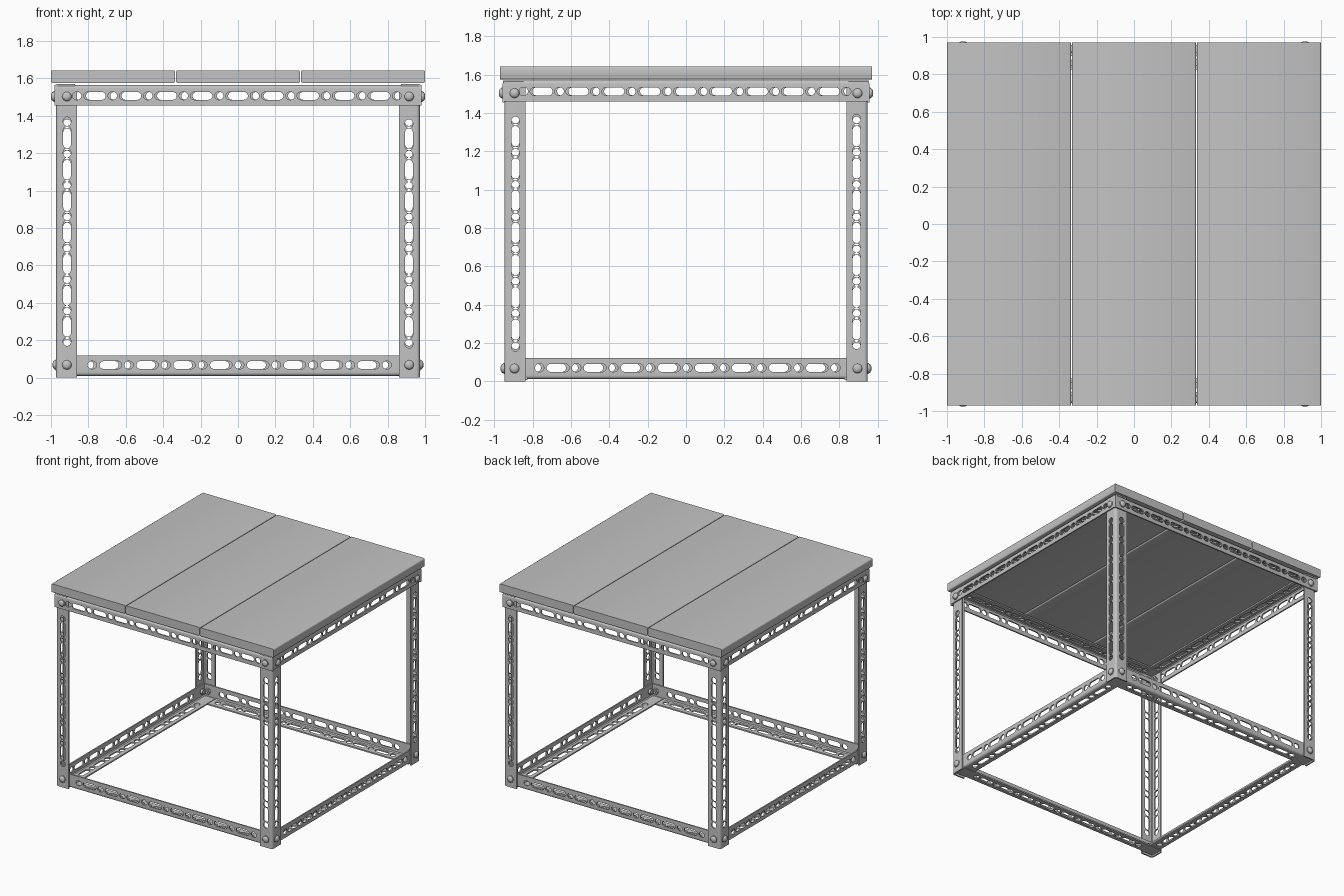
import bpy, bmesh, math
from mathutils import Matrix, Vector

if "Cube" in bpy.data.objects:
    bpy.data.objects.remove(bpy.data.objects["Cube"])

grey = bpy.data.materials.new("steel_grey")
grey.diffuse_color = (0.55, 0.55, 0.55, 1)
grey.use_nodes = True
grey.node_tree.nodes["Principled BSDF"].inputs["Base Color"].default_value = grey.diffuse_color

W, T, H = 0.11, 0.011, 0.058          # flange width, thickness, hole line from corner


def add_object(name, mesh, matrix=Matrix()):
    ob = bpy.data.objects.new(name, mesh)
    ob.matrix_world = matrix
    bpy.context.collection.objects.link(ob)
    return ob


def finish(mesh, angle=35):
    mesh.materials.clear()
    mesh.materials.append(grey)
    for p in mesh.polygons:
        p.use_smooth = True
        p.material_index = 0
    mesh.set_sharp_from_angle(angle=math.radians(angle))


def prism(bm, pts, vec):
    """Extrude a closed outline along vec."""
    face = bm.faces.new([bm.verts.new(p) for p in pts])
    out = bmesh.ops.extrude_face_region(bm, geom=[face])
    vs = [g for g in out["geom"] if isinstance(g, bmesh.types.BMVert)]
    bmesh.ops.translate(bm, verts=vs, vec=vec)


def to_mesh(bm, name):
    bmesh.ops.recalc_face_normals(bm, faces=bm.faces)
    me = bpy.data.meshes.new(name)
    bm.to_mesh(me)
    bm.free()
    return me


def slotted_angle(name, length, pitch, count, shift):
    """L-section bar along z, corner at the origin, slots and round holes in both flanges."""
    bm = bmesh.new()
    r = 0.018
    arc = [(r - r * math.cos(a), r - r * math.sin(a)) for a in (math.pi / 2 * i / 5 for i in range(6))]
    prof = [(0, W)] + arc + [(W, 0), (W, T), (r, T), (T, r), (T, W)]
    prism(bm, [(x, y, -length / 2) for x, y in prof], (0, 0, length))
    bar = add_object(name, to_mesh(bm, name))

    # cutters: long slots with round holes between them
    bm = bmesh.new()
    spots = [((i - (count - 1) / 2) * pitch, 0.038) for i in range(count)]
    spots += [((i - count / 2) * pitch, 0.003) for i in range(count + 1)]
    for z, half in spots:
        outline = []
        for side in (1, -1):
            for i in range(8):
                a = math.pi * i / 7
                outline.append((H + side * 0.021 * math.cos(a),
                                z + shift + side * (half + 0.021 * math.sin(a))))
        prism(bm, [(u, -0.02, v) for u, v in outline], (0, 0.05, 0))
        prism(bm, [(-0.02, u, v) for u, v in outline], (0.05, 0, 0))
    cutter = add_object("slot_cutter", to_mesh(bm, "slot_cutter"))
    cutter.hide_render = True
    mod = bar.modifiers.new("slots", "BOOLEAN")
    mod.object, mod.operation, mod.solver = cutter, "DIFFERENCE", "EXACT"
    dg = bpy.context.evaluated_depsgraph_get()
    mesh = bpy.data.meshes.new_from_object(bar.evaluated_get(dg))
    bpy.data.objects.remove(bar)
    bpy.data.objects.remove(cutter)
    finish(mesh)
    return mesh


def place_angle(name, mesh, corner, a, b):
    """Put a bar with its flanges pointing along a and b."""
    a, b = Vector(a), Vector(b)
    m = Matrix((a, b, a.cross(b))).transposed().to_4x4()
    add_object(name, mesh, Matrix.Translation(corner) @ m)


LX, LY = 0.972, 0.947                 # outer faces of the legs
leg = slotted_angle("leg", 1.55, 0.168, 7, 0.006)
low_x = slotted_angle("bottom_rail_x", 2 * LX - 0.03, 0.197, 8, 0.008)
low_y = slotted_angle("bottom_rail_y", 2 * LY - 0.03, 0.193, 8, 0.008)
top_x = slotted_angle("top_rail_x", 2 * LX + 0.018, 0.19, 9, 0.006)
top_y = slotted_angle("top_rail_y", 2 * LY + 0.016, 0.187, 9, 0.006)

# bolt: domed head on a washer, shank and hex nut inside, axis +z
bm = bmesh.new()
prof = [(0.029, -0.002), (0.029, 0.004), (0.025, 0.005), (0.023, 0.011), (0.017, 0.016), (0.009, 0.019)]
rings = [[bm.verts.new((r * math.cos(k * math.pi / 8), r * math.sin(k * math.pi / 8), z))
          for k in range(16)] for r, z in prof]
for lo, hi in zip(rings, rings[1:]):
    for k in range(16):
        bm.faces.new((lo[k], lo[(k + 1) % 16], hi[(k + 1) % 16], hi[k]))
bm.faces.new(rings[-1])
bm.faces.new(rings[0])
for sides, rad, z0, dz in ((6, 0.024, -0.04, 0.018), (12, 0.012, -0.05, 0.045)):
    prism(bm, [(rad * math.cos(k * math.tau / sides), rad * math.sin(k * math.tau / sides), z0)
               for k in range(sides)], (0, 0, dz))
bolt = to_mesh(bm, "bolt")
finish(bolt, 40)

# legs and corner bolts
for sx in (-1, 1):
    for sy in (-1, 1):
        tag = ("front" if sy < 0 else "back") + ("_left" if sx < 0 else "_right")
        place_angle(tag + "_leg", leg, (sx * LX, sy * LY, 0.775), (-sx, 0, 0), (0, -sy, 0))
        for z, out, level in ((0.068, 0, "bottom"), (1.503, 0.01, "top")):
            for d, pos in ((Vector((sx, 0, 0)), (sx * (LX + out), sy * (LY - 0.053), z)),
                           (Vector((0, sy, 0)), (sx * (LX - 0.057), sy * (LY + out), z))):
                rot = d.to_track_quat("Z", "Y").to_matrix().to_4x4()
                add_object(f"{tag}_{level}_bolt", bolt, Matrix.Translation(pos) @ rot)

# rails: bottom ones sit inside the legs, top ones wrap outside them
for s, fb, lr in ((-1, "front", "left"), (1, "back", "right")):
    place_angle(fb + "_bottom_rail", low_x, (0, s * (LY - T), 0.009), (0, -s, 0), (0, 0, 1))
    place_angle(lr + "_bottom_rail", low_y, (s * (LX - T), 0, 0.013), (-s, 0, 0), (0, 0, 1))
    place_angle(fb + "_top_rail", top_x, (0, s * (LY + 0.01), 1.564), (0, -s, 0), (0, 0, -1))
    place_angle(lr + "_top_rail", top_y, (s * (LX + 0.01), 0, 1.57), (-s, 0, 0), (0, 0, -1))

# three top planks with rounded long edges, shaded smooth around the section
for name, x0, x1 in (("left_plank", -1, -0.337), ("middle_plank", -0.331, 0.331), ("right_plank", 0.337, 1)):
    z0, z1, r = 1.575, 1.643, 0.008
    section = []
    for i, (cx, cz) in enumerate(((x1 - r, z1 - r), (x0 + r, z1 - r), (x0 + r, z0 + r), (x1 - r, z0 + r))):
        for j in range(3):
            a = math.pi / 2 * (i + j / 2)
            section.append((cx + r * math.cos(a), -0.97, cz + r * math.sin(a)))
    bm = bmesh.new()
    prism(bm, section, (0, 1.94, 0))
    mesh = to_mesh(bm, name)
    finish(mesh, 60)
    add_object(name, mesh)
